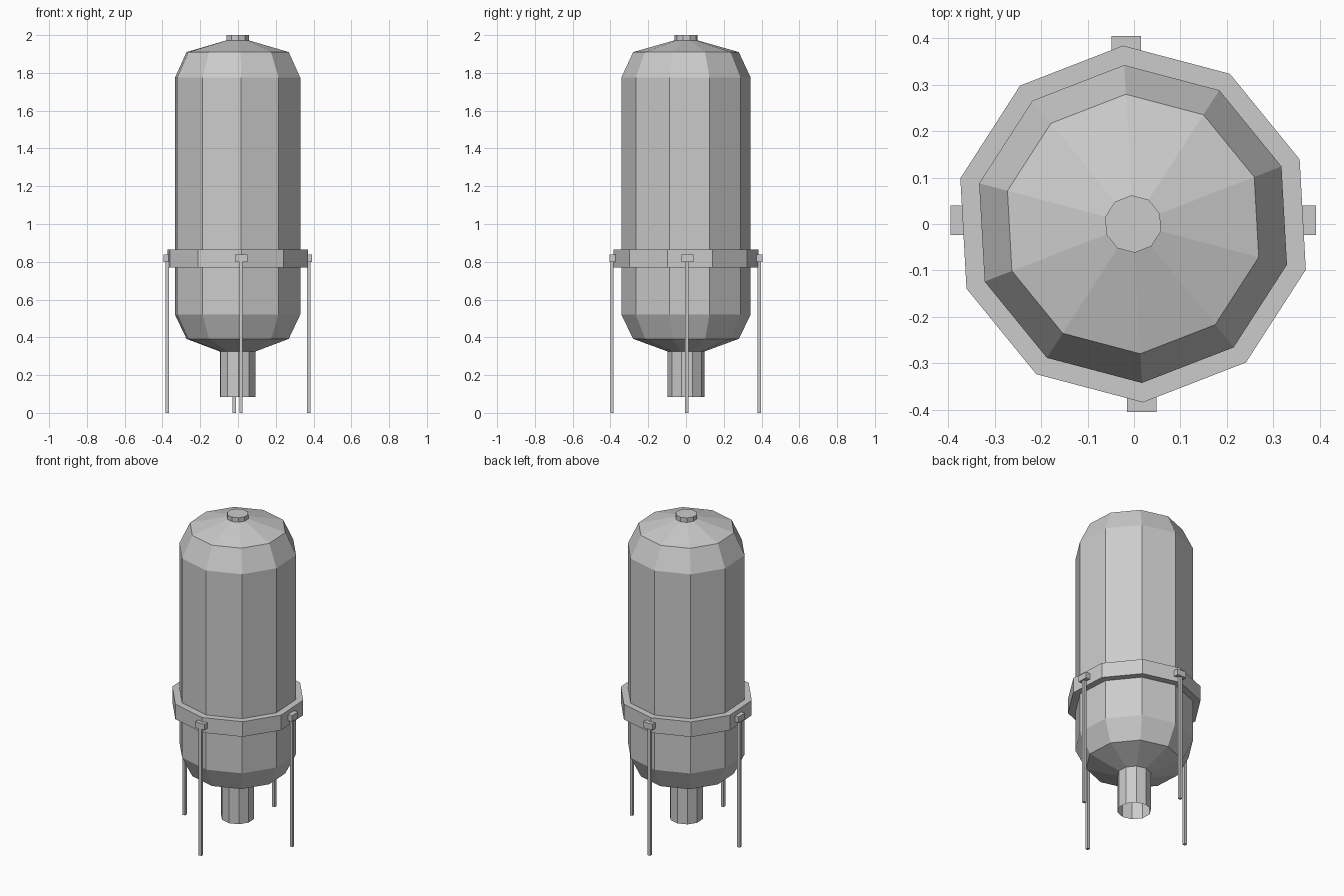
import bpy, bmesh
from math import cos, sin, radians

if "Cube" in bpy.data.objects:
    bpy.data.objects.remove(bpy.data.objects["Cube"])

SIDES = 10
PHASE = radians(21.2)
CX = -0.002


def lathe(name, profile, cap_top=False, closed=False):
    """Ten-sided turned solid from (radius, z) points listed bottom to top."""
    bm = bmesh.new()
    rings = []
    for r, z in profile:
        rings.append([bm.verts.new((CX + r * cos(PHASE + radians(36) * i),
                                    r * sin(PHASE + radians(36) * i), z))
                      for i in range(SIDES)])
    pairs = list(zip(rings, rings[1:]))
    if closed:
        pairs.append((rings[-1], rings[0]))
    for a, b in pairs:
        for i in range(SIDES):
            j = (i + 1) % SIDES
            bm.faces.new((a[i], a[j], b[j], b[i]))
    if cap_top:
        bm.faces.new(rings[-1])
    return finish(name, bm)


def box(name, lo, hi):
    bm = bmesh.new()
    bmesh.ops.create_cube(bm, size=1)
    for v in bm.verts:
        v.co = [(a + b) / 2 + c * (b - a) for a, b, c in zip(lo, hi, v.co)]
    return finish(name, bm)


def finish(name, bm):
    mesh = bpy.data.meshes.new(name)
    bm.to_mesh(mesh)
    bm.free()
    ob = bpy.data.objects.new(name, mesh)
    bpy.context.collection.objects.link(ob)
    return ob


# Tank: open outlet pipe, lower dome, shell, upper dome and top cap
lathe("tank", [(0.097, 0.085), (0.097, 0.325), (0.28, 0.392), (0.343, 0.52),
               (0.343, 1.775), (0.28, 1.91), (0.062, 1.972), (0.062, 2.0)],
      cap_top=True)

# Support band around the shell
lathe("support_band", [(0.343, 0.77), (0.385, 0.77), (0.385, 0.865),
                       (0.343, 0.865)], closed=True)

# Four brackets, each with a thin leg: centre of bracket and of leg
supports = {
    "front": ((0.017, -0.389), (0.016, -0.392), "y"),
    "back": ((-0.017, 0.389), (-0.019, 0.387), "y"),
    "right": ((0.376, 0.008), (0.374, 0.004), "x"),
    "left": ((-0.379, 0.008), (-0.375, 0.004), "x"),
}
for side, ((bx, by), (lx, ly), axis) in supports.items():
    hx, hy = (0.032, 0.016) if axis == "y" else (0.016, 0.032)
    box(side + "_bracket", (bx - hx, by - hy, 0.80), (bx + hx, by + hy, 0.838))
    box(side + "_leg", (lx - 0.009, ly - 0.009, 0), (lx + 0.009, ly + 0.009, 0.80))
